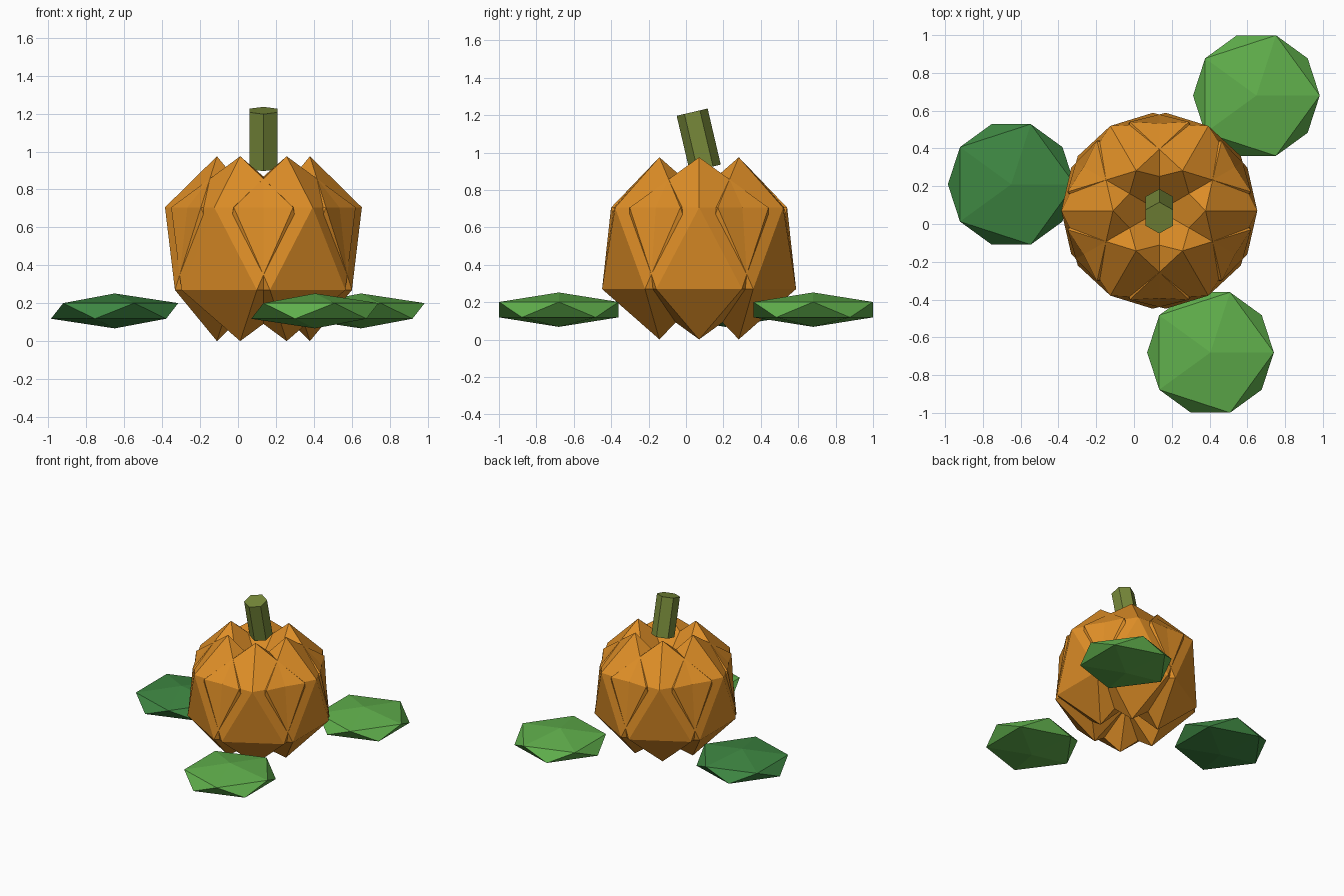
import bpy
from math import cos, sin, radians

cube = bpy.data.objects.get("Cube")
if cube:
    bpy.data.objects.remove(cube, do_unlink=True)


def material(name, rgb):
    mat = bpy.data.materials.new(name)
    mat.use_nodes = True
    mat.diffuse_color = (*rgb, 1)
    bsdf = next(n for n in mat.node_tree.nodes if n.type == "BSDF_PRINCIPLED")
    bsdf.inputs["Base Color"].default_value = (*rgb, 1)
    return mat


orange = material("pumpkin orange", (0.73, 0.27, 0.02))
light_green = material("light leaf green", (0.117, 0.43, 0.072))
dark_green = material("dark leaf green", (0.048, 0.24, 0.054))
stem_green = material("stem olive", (0.185, 0.25, 0.042))


def finish(name, mat):
    obj = bpy.context.object
    obj.name = name
    obj.data.materials.append(mat)
    return obj


def faceted_ball(name, mat, location, scale, turn=0):
    bpy.ops.mesh.primitive_ico_sphere_add(
        subdivisions=1, radius=1, location=location, rotation=(0, 0, turn))
    finish(name, mat).scale = scale


CENTRE_X, CENTRE_Y = 0.134, 0.07

# Pumpkin: six overlapping lobes, each with its narrow side facing outward
for i in range(6):
    angle = radians(60 * i)
    spot = (CENTRE_X + 0.245 * cos(angle), CENTRE_Y + 0.245 * sin(angle), 0.488)
    faceted_ball(f"pumpkin_lobe_{i + 1}", orange, spot, (0.306, 0.436, 0.487), angle)

# Stem: six-sided post leaning forward
bpy.ops.mesh.primitive_cylinder_add(
    vertices=6, radius=0.085, depth=0.308,
    location=(CENTRE_X, CENTRE_Y - 0.002, 1.066), rotation=(0.23, 0, 0))
finish("stem", stem_green)

# Leaves: flattened faceted discs around the base
leaves = [("front_leaf", light_green, 0.405, -0.68),
          ("back_leaf", light_green, 0.648, 0.68),
          ("right_leaf", dark_green, -0.65, 0.21)]
for name, mat, x, y in leaves:
    faceted_ball(name, mat, (x, y, 0.16), (0.375, 0.375, 0.092))
